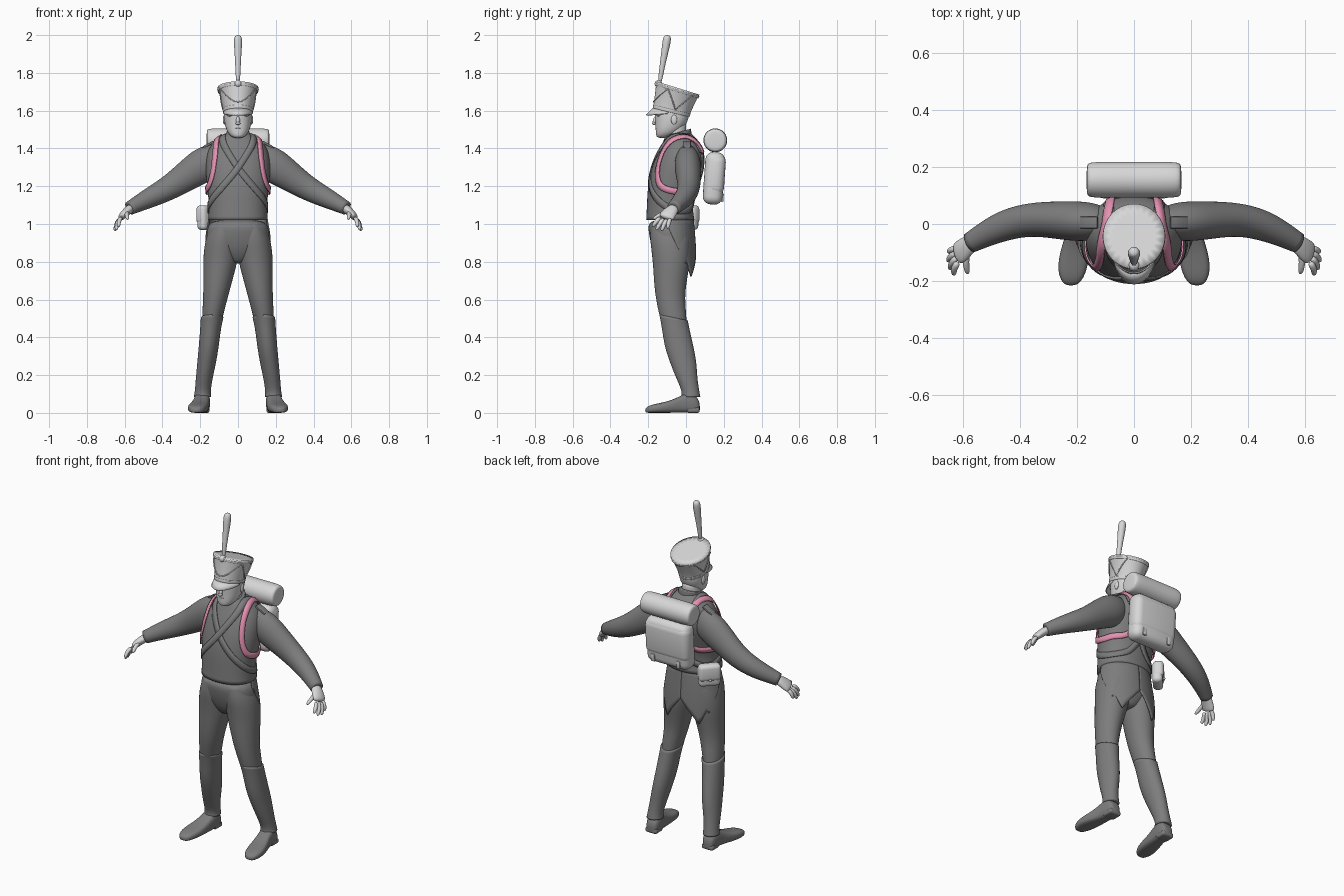
import bpy, bmesh, math
from mathutils import Vector, Matrix

if "Cube" in bpy.data.objects:
    bpy.data.objects.remove(bpy.data.objects["Cube"])


def material(name, rgb):
    m = bpy.data.materials.new(name)
    m.diffuse_color = (*rgb, 1)
    m.use_nodes = True
    m.node_tree.nodes["Principled BSDF"].inputs["Base Color"].default_value = m.diffuse_color
    return m


DARK = material("dark_grey_cloth", (0.205, 0.205, 0.205))
LIGHT = material("light_grey", (0.68, 0.68, 0.68))
PINK = material("pink_leather", (0.78, 0.29, 0.45))


def finish(name, bm, mat, subsurf=0, mirror=False, angle=180):
    bmesh.ops.recalc_face_normals(bm, faces=bm.faces[:])
    me = bpy.data.meshes.new(name)
    bm.to_mesh(me)
    bm.free()
    me.materials.append(mat)
    ob = bpy.data.objects.new(name, me)
    bpy.context.collection.objects.link(ob)
    bpy.ops.object.select_all(action='DESELECT')
    ob.select_set(True)
    bpy.context.view_layer.objects.active = ob
    bpy.ops.object.shade_smooth_by_angle(angle=math.radians(angle))
    if mirror:
        ob.modifiers.new("mirror", 'MIRROR').use_mirror_merge = False
    if subsurf:
        s = ob.modifiers.new("smooth", 'SUBSURF')
        s.levels = s.render_levels = subsurf
    return ob


def skin(name, rings, mat, mirror=False, crease=True, subsurf=2):
    """Join rings of points into a closed, smoothed tube."""
    bm = bmesh.new()
    cl = bm.edges.layers.float.new("crease_edge")
    vs = [[bm.verts.new(p) for p in r] for r in rings]
    n = len(vs[0])
    for a, b in zip(vs, vs[1:]):
        for i in range(n):
            j = (i + 1) % n
            bm.faces.new((a[i], a[j], b[j], b[i]))
    for r in (vs[0], vs[-1]):
        f = bm.faces.new(r)
        for e in f.edges:
            e[cl] = 1.0 if crease else 0.0
    return finish(name, bm, mat, subsurf, mirror)


def circle(n, power=1.0):
    for i in range(n):
        t = 2 * math.pi * i / n
        c, s = math.cos(t), math.sin(t)
        yield (math.copysign(abs(c) ** power, c) * 1.02,
               math.copysign(abs(s) ** power, s) * 1.02)


def stack(name, rings, mat, n=16, power=1.0, **kw):
    """Rings are x, y, z, half width, half depth, tilt (back up)."""
    out = []
    for x, y, z, rx, ry, t in rings:
        out.append([(x + rx * c, y + ry * s * math.cos(t), z + ry * s * math.sin(t))
                    for c, s in circle(n, power)])
    return skin(name, out, mat, **kw)


def limb(name, pts, mat, n=12, **kw):
    """Points are x, y, z, radius front to back, radius up and down."""
    P = [Vector(p[:3]) for p in pts]
    out = []
    for i, p in enumerate(pts):
        t = (P[min(i + 1, len(P) - 1)] - P[max(i - 1, 0)]).normalized()
        a = (Vector((0, 1, 0)) - t * t.y).normalized()
        b = t.cross(a)
        out.append([P[i] + a * p[3] * c + b * p[4] * s for c, s in circle(n)])
    return skin(name, out, mat, **kw)


def ball(name, loc, size, mat, mirror=False, rot=0):
    bm = bmesh.new()
    bmesh.ops.create_uvsphere(bm, u_segments=20, v_segments=12, radius=1)
    bm.transform(Matrix.Translation(loc) @ Matrix.Rotation(rot, 4, 'X') @ Matrix.Diagonal((*size, 1)))
    return finish(name, bm, mat, mirror=mirror)


def box(name, loc, size, mat, bevel, rot=(0, 0, 0), mirror=False, segments=4):
    bm = bmesh.new()
    bmesh.ops.create_cube(bm, size=1)
    bm.transform(Matrix.Diagonal((*size, 1)))
    bmesh.ops.bevel(bm, geom=bm.edges[:], offset=bevel, segments=segments, profile=0.5, affect='EDGES')
    r = Matrix.Rotation(rot[2], 4, 'Z') @ Matrix.Rotation(rot[1], 4, 'Y') @ Matrix.Rotation(rot[0], 4, 'X')
    bm.transform(Matrix.Translation(loc) @ r)
    return finish(name, bm, mat, mirror=mirror, angle=40)


def smooth_path(pts, steps=6):
    P = [Vector(p) for p in pts]
    out = []
    for i in range(len(P) - 1):
        a, b, c, d = P[max(i - 1, 0)], P[i], P[i + 1], P[min(i + 2, len(P) - 1)]
        for k in range(steps):
            t = k / steps
            out.append(0.5 * (2 * b + (c - a) * t + (2 * a - 5 * b + 4 * c - d) * t * t
                              + (3 * b - a - 3 * c + d) * t ** 3))
    return out + [P[-1]]


def ribbon(name, pts, width, mat, target, offset, mirror=False):
    """Flat strap laid on the surface of the target."""
    path = smooth_path(pts)
    bm = bmesh.new()
    rows = []
    for i, p in enumerate(path):
        t = (path[min(i + 1, len(path) - 1)] - path[max(i - 1, 0)]).normalized()
        side = t.cross(p - Vector((0, -0.05, min(p.z, 1.32)))).normalized()
        rows.append([bm.verts.new(p + side * width * k) for k in (-0.5, 0, 0.5)])
    for a, b in zip(rows, rows[1:]):
        for k in (0, 1):
            bm.faces.new((a[k], a[k + 1], b[k + 1], b[k]))
    ob = finish(name, bm, mat)
    w = ob.modifiers.new("lay", 'SHRINKWRAP')
    w.target, w.wrap_mode, w.offset = target, 'ABOVE_SURFACE', offset
    s = ob.modifiers.new("thick", 'SOLIDIFY')
    s.thickness, s.offset = 0.006, 0
    if mirror:
        ob.modifiers.new("mirror", 'MIRROR').use_mirror_merge = False
    return ob


# coat body, collar and trousers
coat = stack("coat", [
    (0, -.083, 1.02, .157, .127, 0), (0, -.088, 1.10, .151, .118, 0), (0, -.072, 1.20, .163, .130, 0),
    (0, -.042, 1.30, .172, .139, 0), (0, -.025, 1.38, .165, .124, 0), (0, -.025, 1.43, .132, .098, 0),
    (0, -.032, 1.465, .088, .076, 0), (0, -.036, 1.48, .055, .06, 0)], DARK, n=20, power=.9)
stack("collar", [(0, -.04, 1.42, .075, .08, .2), (0, -.042, 1.455, .066, .074, .22),
                 (0, -.042, 1.485, .062, .071, .28)], DARK)
stack("trouser_seat", [
    (0, -.085, 1.03, .151, .117, 0), (0, -.084, .96, .165, .115, 0), (0, -.081, .90, .168, .106, 0),
    (0, -.078, .85, .135, .092, 0), (0, -.076, .81, .07, .07, 0), (0, -.076, .79, .03, .05, 0)],
    DARK, power=.9, crease=False)
stack("trouser_leg", [
    (.07, -.084, 1.0, .07, .10, 0), (.082, -.083, .93, .088, .109, 0), (.089, -.079, .86, .092, .104, 0),
    (.095, -.077, .79, .090, .098, 0), (.107, -.083, .70, .077, .087, 0), (.119, -.084, .61, .065, .077, 0),
    (.134, -.07, .52, .056, .072, 0), (.142, -.06, .45, .048, .064, 0)],
    DARK, mirror=True)
stack("gaiter", [
    (.137, -.066, .505, .060, .077, -.2), (.145, -.055, .45, .055, .074, -.1), (.155, -.037, .35, .053, .077, 0),
    (.165, -.015, .27, .050, .071, 0), (.178, .002, .19, .045, .057, 0), (.187, .025, .115, .041, .045, 0),
    (.188, .026, .085, .046, .050, 0)], DARK, mirror=True)

# coat tails: each hangs from the waist and ends in a point
bm = bmesh.new()
hem = [(0, .985), (.2, .89), (.42, .79), (.48, .80), (.62, .72), (.75, .77), (1, .86)]
grid = []
for i in range(25):
    u = i / 24
    k = next(k for k in range(6) if u <= hem[k + 1][0])
    (u0, z0), (u1, z1) = hem[k], hem[k + 1]
    low = z0 + (z1 - z0) * (u - u0) / (u1 - u0)
    ang = math.radians(-4 + 94 * u)
    col = []
    for j in range(9):
        z = 1.035 + (low - 1.035) * j / 8
        bulge = math.sin(min(1, (1.035 - z) / .32) * math.pi * .6)
        col.append(bm.verts.new(((.155 + .032 * bulge) * math.cos(ang),
                                 -.085 + (.125 + .016 * bulge) * math.sin(ang), z)))
    grid.append(col)
for a, b in zip(grid, grid[1:]):
    for j in range(8):
        bm.faces.new((a[j], a[j + 1], b[j + 1], b[j]))
tails = finish("coat_tail", bm, DARK, mirror=True)
tails.modifiers.new("thick", 'SOLIDIFY').thickness = 0.008

# shoes: cross-sections from heel to toe, flat underneath
shoe = []
for y, x, w, h in [(.074, .188, .022, .05), (.06, .188, .037, .085), (.02, .189, .043, .115), (-.03, .194, .043, .09),
                   (-.08, .204, .050, .066), (-.14, .214, .054, .052), (-.19, .219, .043, .042), (-.217, .221, .02, .026)]:
    shoe.append([(x + w * c, y, h / 2 + h / 2 * s / 1.02) for c, s in circle(14, .65)])
skin("shoe", shoe, DARK, mirror=True, crease=False)
box("shoe_heel", (.189, .037, .015), (.076, .07, .03), DARK, .012, mirror=True)

# sleeves and hands
limb("sleeve", [
    (.10, .005, 1.362, .05, .07), (.145, .008, 1.337, .068, .09), (.20, .01, 1.302, .072, .094),
    (.26, .013, 1.262, .068, .083), (.36, .018, 1.193, .060, .067), (.45, -.002, 1.147, .056, .057),
    (.52, -.035, 1.112, .046, .046), (.575, -.066, 1.083, .037, .037)], DARK, mirror=True)
limb("palm", [(.56, -.058, 1.09, .027, .025), (.585, -.077, 1.07, .036, .023), (.608, -.097, 1.048, .043, .021),
              (.624, -.108, 1.028, .040, .016)], LIGHT, mirror=True, crease=False)
fingers = {"index": ((.617, -.133, 1.035), (.632, -.178, .985)), "middle": ((.622, -.117, 1.03), (.645, -.158, .967)),
           "ring": ((.623, -.1, 1.027), (.652, -.13, .963)), "little": ((.62, -.084, 1.03), (.65, -.098, .976)),
           "thumb": ((.585, -.095, 1.065), (.583, -.175, 1.025))}
for f, (a, b) in fingers.items():
    a, b = Vector(a), Vector(b)
    mid = (a + b) / 2 + Vector((.007, 0, .006))
    limb(f + "_finger", [(*a, .013, .013), (*mid, .0125, .0125), (*(mid * .3 + b * .7), .011, .011), (*b, .006, .006)],
         LIGHT, n=8, mirror=True, crease=False, subsurf=1)

# head and face
stack("neck", [(0, -.05, 1.42, .05, .052, 0), (0, -.055, 1.54, .052, .056, 0)], LIGHT)
stack("head", [
    (0, -.12, 1.455, .022, .028, 0), (0, -.112, 1.466, .040, .046, 0), (0, -.098, 1.485, .056, .062, 0),
    (0, -.084, 1.515, .067, .077, 0), (0, -.075, 1.55, .073, .087, 0), (0, -.074, 1.59, .075, .092, 0),
    (0, -.07, 1.64, .07, .085, 0)], LIGHT, power=.92, crease=False)
ball("nose", (0, -.164, 1.548), (.010, .011, .026), LIGHT, rot=-.3)
ball("nose_tip", (0, -.170, 1.533), (.013, .011, .008), LIGHT)
ball("brow", (.03, -.143, 1.576), (.028, .013, .008), LIGHT, True)
ball("upper_lip", (0, -.154, 1.509), (.021, .008, .005), LIGHT)
ball("lower_lip", (0, -.152, 1.500), (.017, .008, .005), LIGHT)
ball("chin", (0, -.143, 1.478), (.022, .016, .015), LIGHT)
ball("ear", (.072, -.063, 1.552), (.008, .016, .026), LIGHT, True)

# hat: flared crown, rim band, peak, cords, pompon and plume
stack("hat_crown", [(0, -.078, 1.592, .077, .098, -.23), (0, -.072, 1.62, .081, .1, -.25),
                    (0, -.056, 1.675, .094, .109, -.28), (0, -.043, 1.72, .108, .118, -.3)], LIGHT, n=24)
stack("hat_rim", [(0, -.047, 1.700, .105, .117, -.3), (0, -.044, 1.713, .109, .119, -.3)], LIGHT, n=24)
stack("hat_band", [(0, -.079, 1.590, .078, .099, -.23), (0, -.076, 1.606, .081, .101, -.24)], LIGHT, n=24)
bm = bmesh.new()
rows = []
for i in range(17):
    a = math.radians(188 + 164 * i / 16)
    front = max(0, -math.sin(a))
    c, s = math.cos(a), math.sin(a)
    rows.append([bm.verts.new((.078 * c * (1 + .03 * k), -.078 + .098 * s - .036 * k * front,
                               1.592 - .0225 * s - .036 * k * front ** .7)) for k in (0, .5, 1)])
for a, b in zip(rows, rows[1:]):
    for k in (0, 1):
        bm.faces.new((a[k], a[k + 1], b[k + 1], b[k]))
finish("hat_peak", bm, LIGHT).modifiers.new("thick", 'SOLIDIFY').thickness = 0.007


def crown_point(deg, h):
    a = math.radians(deg)
    rx, ry, tilt = .077 + .031 * h, .098 + .02 * h, -.23 - .07 * h
    return (rx * math.cos(a), -.078 + .035 * h + ry * math.sin(a),
            1.592 + .128 * h + ry * math.sin(a) * math.sin(tilt))


cords = {"front_cord": [(205 + 130 * i / 12, .85 - .62 * math.sin(math.pi * i / 12)) for i in range(13)],
         "side_chevron": [(-25 + 7 * i, .88 - .75 * (1 - abs(i - 5) / 5)) for i in range(11)]}
for name, pts in cords.items():
    path = [(*crown_point(d, h), .003, .003) for d, h in pts]
    limb(name, path, LIGHT, n=6, subsurf=0, mirror=name.startswith("side"))
ball("pompon", (0, -.146, 1.742), (.02, .02, .02), LIGHT)
limb("plume", [(0, -.14, 1.74, .011, .011), (0, -.127, 1.83, .014, .014), (0, -.112, 1.91, .019, .019),
               (0, -.102, 1.97, .023, .023), (0, -.098, 1.992, .019, .019), (0, -.097, 2.0, .008, .008)],
     LIGHT, crease=False)

# pack straps, cross belts and shoulder tabs
ribbon("pack_strap", [
    (.085, .1, 1.38), (.09, .07, 1.43), (.10, 0, 1.465), (.115, -.08, 1.44), (.128, -.14, 1.37), (.145, -.165, 1.28),
    (.16, -.14, 1.205), (.17, -.07, 1.175), (.165, 0, 1.17), (.11, .045, 1.175), (.07, .06, 1.2)],
    .034, PINK, coat, .009, mirror=True)
belt = [(-.09, .08, 1.38), (-.085, .04, 1.44), (-.075, -.04, 1.46), (-.07, -.12, 1.41), (0, -.19, 1.3), (.08, -.19, 1.2),
        (.15, -.13, 1.11), (.15, -.03, 1.07), (.06, .03, 1.1), (-.04, .08, 1.25), (-.09, .09, 1.37)]
ribbon("cross_belt_left", belt, .035, DARK, coat, .002)
ribbon("cross_belt_right", [(-x, y, z) for x, y, z in belt], .035, DARK, coat, .004)
box("shoulder_tab", (.158, .005, 1.420), (.07, .042, .012), DARK, .004, rot=(0, .5, 0), mirror=True, segments=2)

# knapsack with flap, buckled straps and rolled blanket
tilt = (-.07, 0, 0)
box("knapsack", (0, .148, 1.242), (.285, .105, .278), LIGHT, .042, tilt)
box("knapsack_flap", (0, .157, 1.262), (.291, .098, .215), LIGHT, .04, tilt)
box("knapsack_buckle", (.085, .193, 1.14), (.024, .012, .045), LIGHT, .004, tilt, mirror=True, segments=2)
limb("rolled_blanket", [(x, .155, 1.443, r, r) for x, r in
                        [(-.167, .052), (-.157, .062), (-.08, .063), (0, .062), (.08, .063), (.157, .062), (.167, .052)]],
     LIGHT, n=20, crease=False)

# cartridge pouch on the right hip
turn = (0, 0, math.radians(48))
box("pouch", (-.162, .010, 1.033), (.122, .056, .13), LIGHT, .022, turn)
box("pouch_flap", (-.165, .013, 1.05), (.126, .06, .098), LIGHT, .022, turn)
ball("pouch_stud", (-.187, .034, 1.012), (.007, .007, .007), LIGHT)
